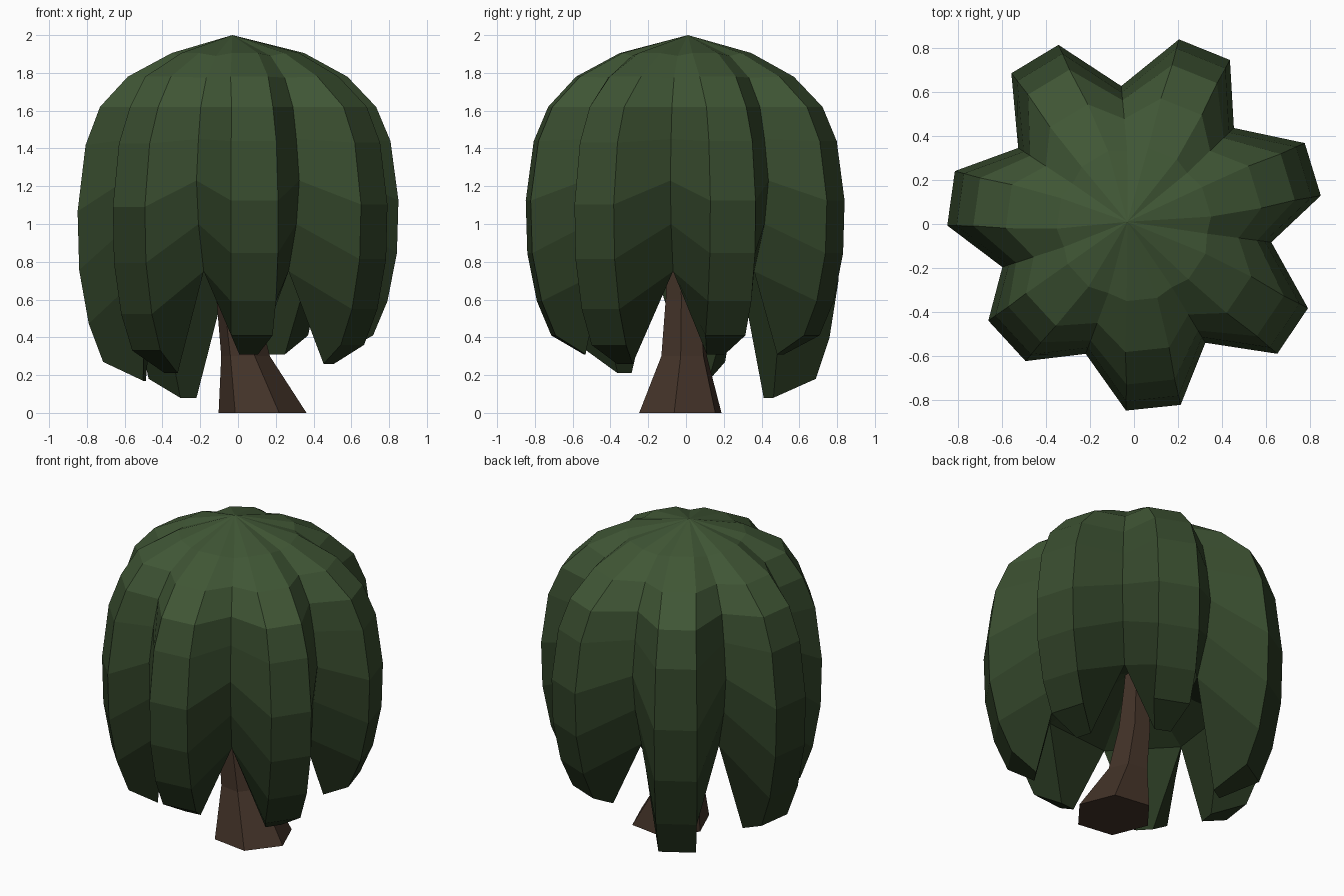
import bpy, bmesh
from math import radians, cos, sin
from mathutils import Vector

if "Cube" in bpy.data.objects:
    bpy.data.objects.remove(bpy.data.objects["Cube"])


def material(name, col):
    m = bpy.data.materials.new(name)
    m.diffuse_color = (*col, 1)
    m.use_nodes = True
    m.node_tree.nodes["Principled BSDF"].inputs["Base Color"].default_value = m.diffuse_color
    return m


def finish(bm, name, mats):
    bmesh.ops.recalc_face_normals(bm, faces=bm.faces)
    me = bpy.data.meshes.new(name)
    bm.to_mesh(me)
    bm.free()
    for m in mats:
        me.materials.append(m)
    ob = bpy.data.objects.new(name, me)
    bpy.context.collection.objects.link(ob)
    return ob


def polar(r, deg, z, side=0.0):
    # point at radius r, shifted sideways along the tangent
    a = radians(deg)
    return Vector((r * cos(a) - side * sin(a), r * sin(a) + side * cos(a), z))


# Leaves darken towards the hanging tips
SHADES = [0.33, 0.42, 0.52, 0.66, 0.85]
greens = [material("leaves_%d" % i, (0.06 * s, 0.11 * s, 0.042 * s)) for i, s in enumerate(SHADES)]
brown = material("bark", (0.055, 0.032, 0.021))

# Hanging lobes: angle, reach, outer tip height, inner tip radius, inner tip height
LOBES = [(-84, 0.84, 0.41, 0.54, 0.31), (-34, 0.87, 0.36, 0.58, 0.26),
         (17, 0.85, 0.41, 0.54, 0.31), (68, 0.855, 0.41, 0.54, 0.31),
         (121, 0.875, 0.18, 0.51, 0.08), (172, 0.84, 0.27, 0.50, 0.17),
         (222.6, 0.785, 0.33, 0.48, 0.21)]
# Outer rows: relative radius, half width, drop fraction below z = 1.62
OUTER = [(0.86, 0.11, 0), (0.95, 0.12, 0.15), (1.0, 0.125, 0.41),
         (0.99, 0.125, 0.64), (0.93, 0.12, 0.85), (0.84, 0.11, 1)]
# Shared creases between lobes: radius, height
CREASE = [(0.335, 1.89), (0.48, 1.775), (0.565, 1.62), (0.60, 1.45),
          (0.63, 1.23), (0.60, 1.0), (0.52, 0.75)]
STEP = 360 / 7
APEX = Vector((-0.03, 0.01, 2.0))
CEILING = Vector((0, 0, 1.0))

bm = bmesh.new()
for i, (ang, reach, tip, tip_r, tip_z) in enumerate(LOBES):
    lo, hi = -59 + STEP * (i - 1), -59 + STEP * i
    rows = []
    tops = [(0.345, 0.07, 1.905), (0.575, 0.10, 1.78)]
    drops = [(r * reach, w, 1.62 - f * (1.62 - tip)) for r, w, f in OUTER]
    for k, (r, w, z) in enumerate(tops + drops):
        if k < len(CREASE):
            cr, cz = CREASE[k]
            inner = [polar(cr, lo, cz), polar(cr, hi, cz)]
        else:
            inner = [polar(tip_r, ang, tip_z, s) for s in (-0.05, 0.05)]
        pts = [inner[0], polar(r, ang, z, -w), polar(r, ang, z, w), inner[1]]
        rows.append([bm.verts.new(p) for p in pts])
    # crown fan, hanging skin, inner side of the strand, sloped tip, underside
    top = bm.verts.new(APEX)
    for j in range(3):
        bm.faces.new((top, rows[0][j], rows[0][j + 1]))
    for a, b in zip(rows, rows[1:]):
        for j in range(3):
            bm.faces.new((a[j], b[j], b[j + 1], a[j + 1]))
    a, b = rows[-2:]
    bm.faces.new((a[3], b[3], b[0], a[0]))
    bm.faces.new(b)
    bm.faces.new((a[3], a[0], bm.verts.new(CEILING)))
bmesh.ops.remove_doubles(bm, verts=bm.verts, dist=0.0005)
for f in bm.faces:
    z = f.calc_center_median().z
    f.material_index = sum(z > level for level in (0.65, 0.95, 1.25, 1.6))
finish(bm, "foliage", greens)

# Flared, leaning six-sided trunk: centre x, centre y, radius, height
bm = bmesh.new()
rings = []
for cx, cy, r, z in [(0.13, -0.03, 0.235, 0), (0.04, -0.01, 0.13, 0.3),
                     (-0.01, -0.01, 0.105, 0.6), (-0.03, -0.02, 0.08, 0.9),
                     (-0.03, 0.0, 0.06, 1.3)]:
    c = Vector((cx, cy, 0))
    rings.append([bm.verts.new(c + polar(r, 52 + 60 * j, z)) for j in range(6)])
for a, b in zip(rings, rings[1:]):
    for j in range(6):
        n = (j + 1) % 6
        bm.faces.new((a[j], a[n], b[n], b[j]))
bm.faces.new(rings[0])
bm.faces.new(rings[-1])
finish(bm, "trunk", [brown])
